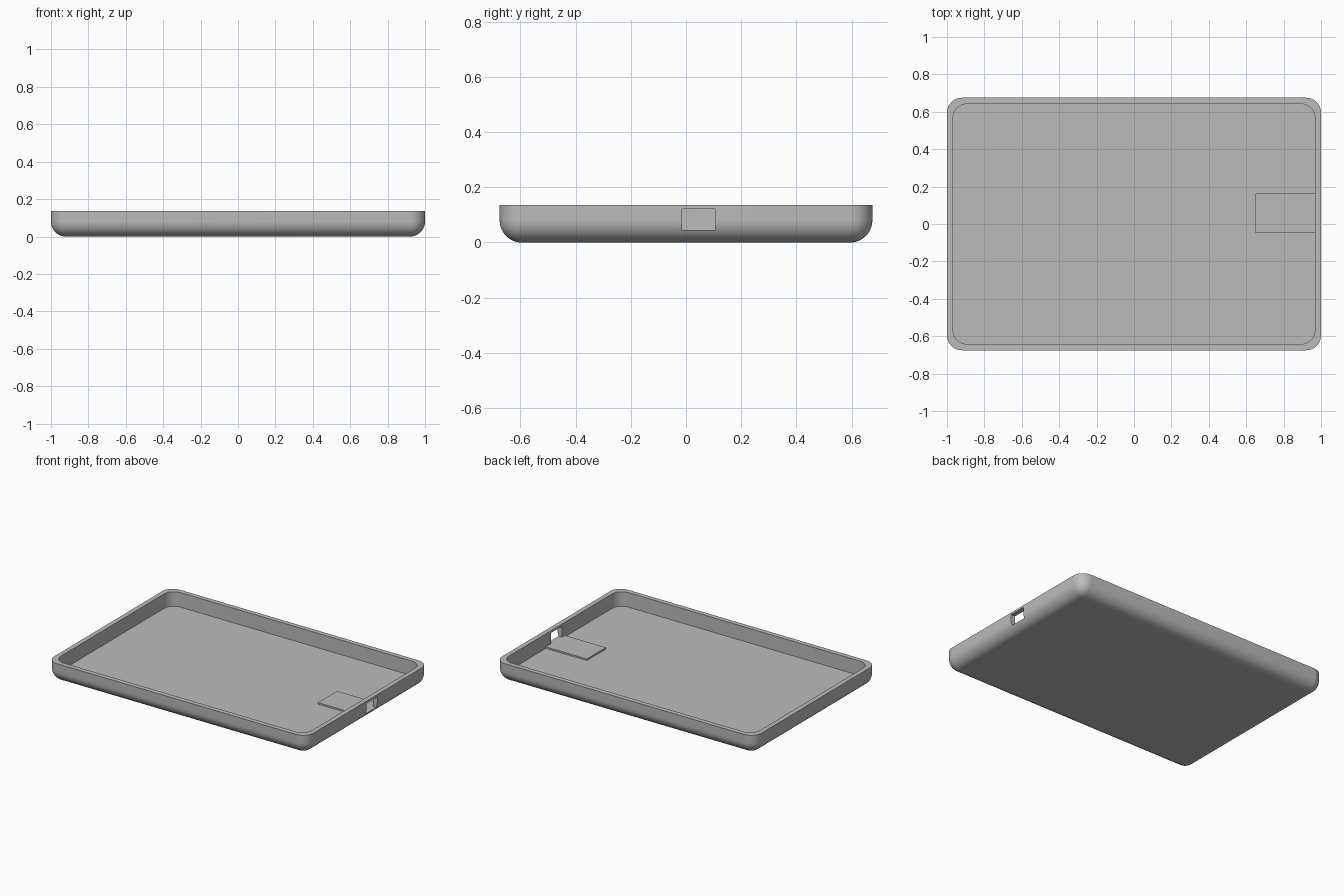
import bpy
import bmesh
from mathutils import Vector

if "Cube" in bpy.data.objects:
    bpy.data.objects.remove(bpy.data.objects["Cube"], do_unlink=True)

LENGTH, DEPTH, HEIGHT = 2.0, 1.35, 0.136
WALL, FLOOR = 0.033, 0.035
RADIUS = 0.08

grey = bpy.data.materials.new("light grey plastic")
grey.use_nodes = True
colour = (0.5, 0.5, 0.5, 1)
grey.diffuse_color = colour
grey.node_tree.nodes["Principled BSDF"].inputs["Base Color"].default_value = colour


def box(name, low, high, radius=0, round_bottom=False):
    """Box between two corners, with optional rounded upright and bottom edges."""
    low, high = Vector(low), Vector(high)
    bm = bmesh.new()
    bmesh.ops.create_cube(bm, size=1)
    bmesh.ops.scale(bm, vec=high - low, verts=bm.verts)
    bmesh.ops.translate(bm, vec=(low + high) / 2, verts=bm.verts)
    if radius:
        middle = (low.z + high.z) / 2
        edges = []
        for e in bm.edges:
            a, b = (v.co.z for v in e.verts)
            if abs(a - b) > 1e-4 or (round_bottom and a < middle):
                edges.append(e)
        bmesh.ops.bevel(bm, geom=edges, offset=radius, offset_type='OFFSET',
                        segments=12, profile=0.5, affect='EDGES')
    mesh = bpy.data.meshes.new(name)
    bm.to_mesh(mesh)
    bm.free()
    mesh.materials.append(grey)
    obj = bpy.data.objects.new(name, mesh)
    bpy.context.collection.objects.link(obj)
    return obj


def activate(obj):
    bpy.ops.object.select_all(action='DESELECT')
    obj.select_set(True)
    bpy.context.view_layer.objects.active = obj


def cut(obj, cutter):
    """Subtract the cutter from the object, then discard it."""
    cutter.hide_render = True
    mod = obj.modifiers.new("cut", 'BOOLEAN')
    mod.operation = 'DIFFERENCE'
    mod.solver = 'EXACT'
    mod.object = cutter
    activate(obj)
    bpy.ops.object.modifier_apply(modifier=mod.name)
    bpy.data.objects.remove(cutter, do_unlink=True)


# Tray shell with rounded corners and underside
x, y = LENGTH / 2, DEPTH / 2
tray = box("tray_shell", (-x, -y, 0), (x, y, HEIGHT), RADIUS, True)

# Open cavity with straight walls
cut(tray, box("cavity_cutter", (-x + WALL, -y + WALL, FLOOR),
              (x - WALL, y - WALL, HEIGHT + 0.1), RADIUS - 0.005))

# Port opening through the end wall
cut(tray, box("port_cutter", (x - 0.1, -0.015, 0.046), (x + 0.1, 0.105, 0.121)))

activate(tray)
bpy.ops.object.shade_smooth_by_angle(angle=0.6)

# Raised pad on the floor beside the port
box("port_pad", (0.65, -0.047, FLOOR - 0.005), (x - WALL + 0.005, 0.163, 0.046))
